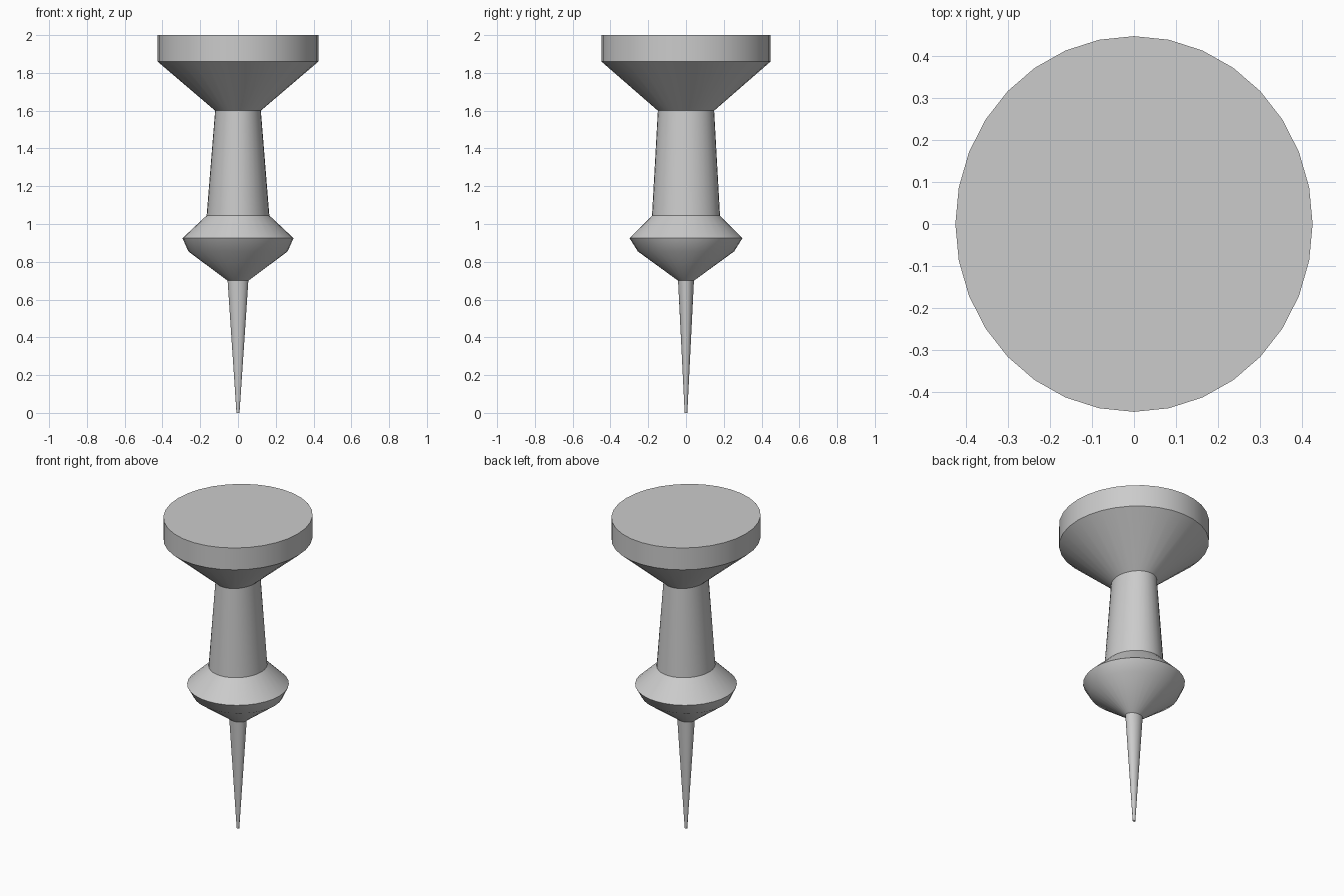
import bpy, bmesh, math

if "Cube" in bpy.data.objects:
    bpy.data.objects.remove(bpy.data.objects["Cube"])

SIDES = 32


def lathe(name, profile, cap_bottom=False, cap_top=False):
    """Stack elliptical rings (x radius, y radius, z), bottom to top."""
    bm = bmesh.new()
    rings = []
    for rx, ry, z in profile:
        angles = [2 * math.pi * i / SIDES for i in range(SIDES)]
        rings.append([bm.verts.new((rx * math.cos(a), ry * math.sin(a), z)) for a in angles])
    for low, high in zip(rings, rings[1:]):
        for i in range(SIDES):
            j = (i + 1) % SIDES
            bm.faces.new((low[i], low[j], high[j], high[i]))
    if cap_bottom:
        bm.faces.new(rings[0][::-1])
    if cap_top:
        bm.faces.new(rings[-1])
    mesh = bpy.data.meshes.new(name)
    bm.to_mesh(mesh)
    bm.free()
    obj = bpy.data.objects.new(name, mesh)
    bpy.context.collection.objects.link(obj)
    bpy.ops.object.select_all(action='DESELECT')
    obj.select_set(True)
    bpy.context.view_layer.objects.active = obj
    bpy.ops.object.shade_smooth_by_angle(angle=math.radians(35))
    return obj


# Tapered metal pin
lathe("pin", [(0.008, 0.007, 0), (0.055, 0.042, 0.70)], cap_bottom=True)

# Grip: collar, tapered neck, flared flat head
lathe("grip", [
    (0.055, 0.042, 0.70),
    (0.263, 0.255, 0.855),
    (0.294, 0.299, 0.925),
    (0.166, 0.180, 1.045),
    (0.121, 0.149, 1.60),
    (0.426, 0.448, 1.86),
    (0.426, 0.448, 2.00),
], cap_top=True)
